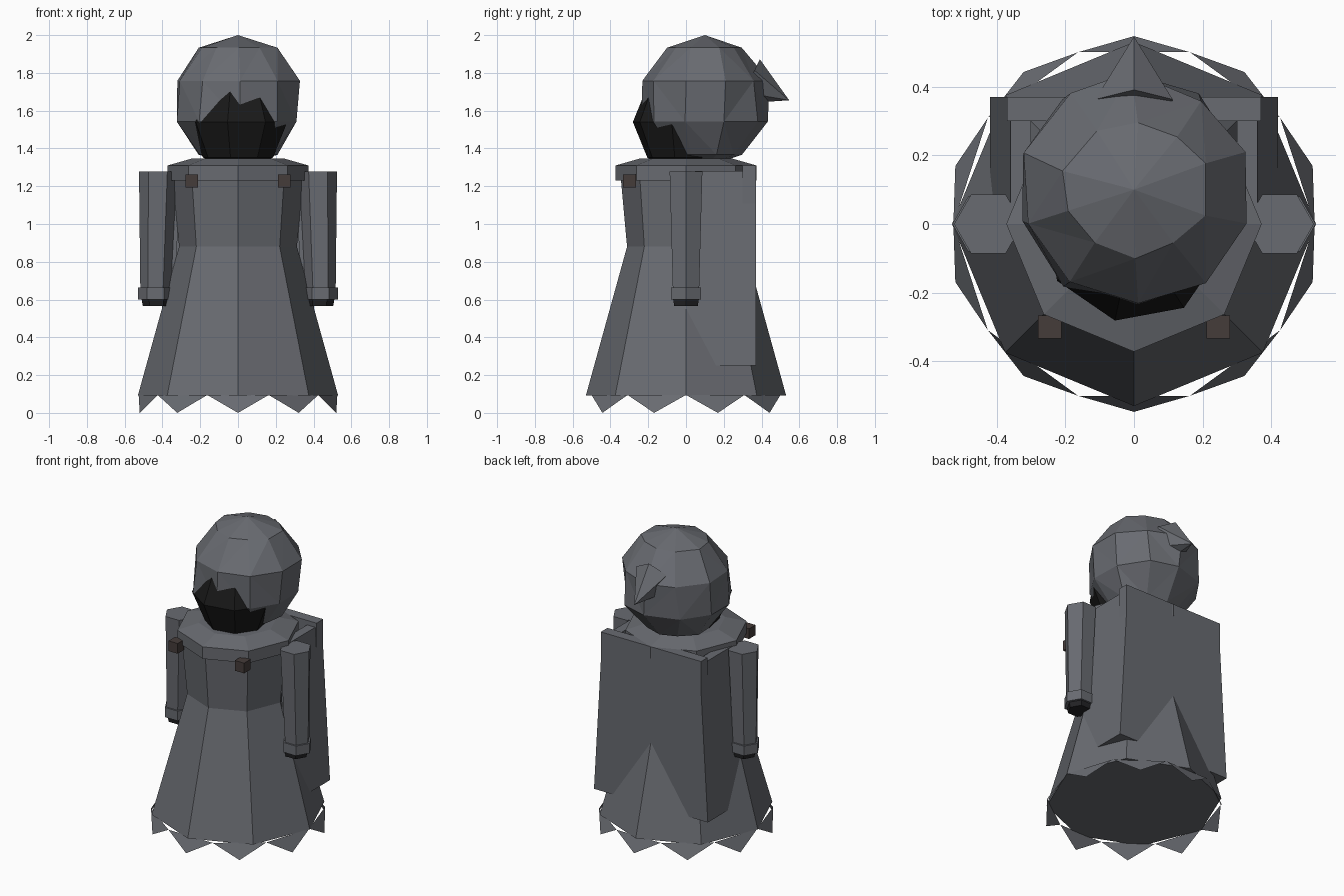
import bpy, bmesh, random
from math import sin, cos, pi, radians
from mathutils import Vector, Matrix

random.seed(4)
if "Cube" in bpy.data.objects:
    bpy.data.objects.remove(bpy.data.objects["Cube"])


def material(name, rgb):
    m = bpy.data.materials.new(name)
    m.use_nodes = True
    m.diffuse_color = (*rgb, 1)
    m.node_tree.nodes["Principled BSDF"].inputs["Base Color"].default_value = (*rgb, 1)
    return m


CLOTH = material("grey cloth", (0.14, 0.147, 0.165))
SHADOW = material("black shadow", (0.01, 0.01, 0.01))
HAND = material("dark hand", (0.016, 0.016, 0.018))
CLASP = material("brown clasp", (0.06, 0.045, 0.042))


def finish(bm, name, mat):
    if mat is not None:
        bmesh.ops.recalc_face_normals(bm, faces=bm.faces)
    mesh = bpy.data.meshes.new(name)
    bm.to_mesh(mesh)
    bm.free()
    mesh.materials.append(mat)
    obj = bpy.data.objects.new(name, mesh)
    bpy.context.scene.collection.objects.link(obj)
    return obj


def lathe(name, rings, segs, mat, start=-90, matrix=None, jitter=0):
    """Stack of polygon rings (radius, height, optional x shift), capped at both ends."""
    bm = bmesh.new()
    loops = []
    for r, z, *dx in rings:
        loop = []
        for i in range(segs):
            a = radians(start) + 2 * pi * i / segs
            j = [random.uniform(-jitter, jitter) if r > 0 else 0 for _ in range(2)]
            loop.append(bm.verts.new((r * cos(a) + sum(dx) + j[0], r * sin(a) + j[1], z)))
        loops.append(loop)
    for low, high in zip(loops, loops[1:]):
        for i in range(segs):
            k = (i + 1) % segs
            bm.faces.new((low[i], low[k], high[k], high[i]))
    bm.faces.new(loops[0][::-1])
    bm.faces.new(loops[-1])
    bmesh.ops.remove_doubles(bm, verts=bm.verts, dist=1e-5)
    if jitter:
        bmesh.ops.triangulate(bm, faces=bm.faces)
    if matrix:
        bm.transform(matrix)
    return finish(bm, name, mat)


def ball(radius, steps):
    return [(radius * sin(pi * i / steps) if 0 < i < steps else 0,
             -radius * cos(pi * i / steps)) for i in range(steps + 1)]


def box(name, lo, hi, mat, top_shift=0):
    bm = bmesh.new()
    bmesh.ops.create_cube(bm, size=1)
    lo, hi = Vector(lo), Vector(hi)
    for v in bm.verts:
        up = v.co.z > 0
        v.co = Vector([a + (c + 0.5) * (b - a) for a, b, c in zip(lo, hi, v.co)])
        v.co.x += top_shift * up
    return finish(bm, name, mat)


# Robe and shoulder collar
lathe("robe", [(0.53, 0.092), (0.312, 0.88), (0.345, 1.24)], 8, CLOTH)
lathe("collar", [(0.372, 1.23), (0.372, 1.31), (0.24, 1.348)], 8, CLOTH)

# Ragged hem: thin triangles hanging from the bottom edge
bm = bmesh.new()
for i in range(10):
    pts = []
    for off, r, z in ((-18, 0.526, 0.095), (0, 0.547, 0), (18, 0.526, 0.095)):
        a = radians(-90 + 36 * i + off)
        pts.append(bm.verts.new((r * cos(a), r * sin(a), z)))
    bm.faces.new(pts)
finish(bm, "ragged_hem", CLOTH)

# Hood with its drooping tip, and the dark opening
lathe("hood", ball(0.35, 5), 10, CLOTH,
      matrix=Matrix.Translation((0, 0.1, 1.65)), jitter=0.014)
lathe("face_shadow", ball(0.267, 4), 8, SHADOW, start=258,
      matrix=Matrix.Translation((0, -0.02, 1.54)))
base, tip = Vector((0, 0.335, 1.755)), Vector((0, 0.546, 1.655))
axis = tip - base
aim = Matrix.Translation(base) @ axis.to_track_quat("Z", "Y").to_matrix().to_4x4()
lathe("hood_tip", [(0.13, 0), (0, axis.length)], 6, CLOTH, start=90, matrix=aim)

# Cape: back panel and two flared side panels
box("cape_back", (-0.37, 0.3, 0.25), (0.37, 0.37, 1.31), CLOTH)
for side, s in (("left", 1), ("right", -1)):
    edges = sorted((s * 0.36, s * 0.42))
    box(side + "_cape_side", (edges[0], 0.0, 0.25), (edges[1], 0.37, 1.28), CLOTH, -0.06 * s)

    # Sleeve, cuff, hand and clasp
    start = 0 if s > 0 else 180
    lathe(side + "_sleeve", [(0.08, 0.64, 0.437 * s), (0.1, 1.277, 0.424 * s)], 6, CLOTH, start)
    lathe(side + "_cuff", [(0.092, 0.6, 0.437 * s), (0.092, 0.665, 0.437 * s)], 6, CLOTH, start)
    lathe(side + "_hand", [(0.072, 0.567, 0.432 * s), (0.08, 0.61, 0.432 * s)], 6, HAND, start)
    c = Vector((0.245 * s, -0.3, 1.227))
    half = Vector((0.034, 0.034, 0.034))
    box(side + "_clasp", c - half, c + half, CLASP)
